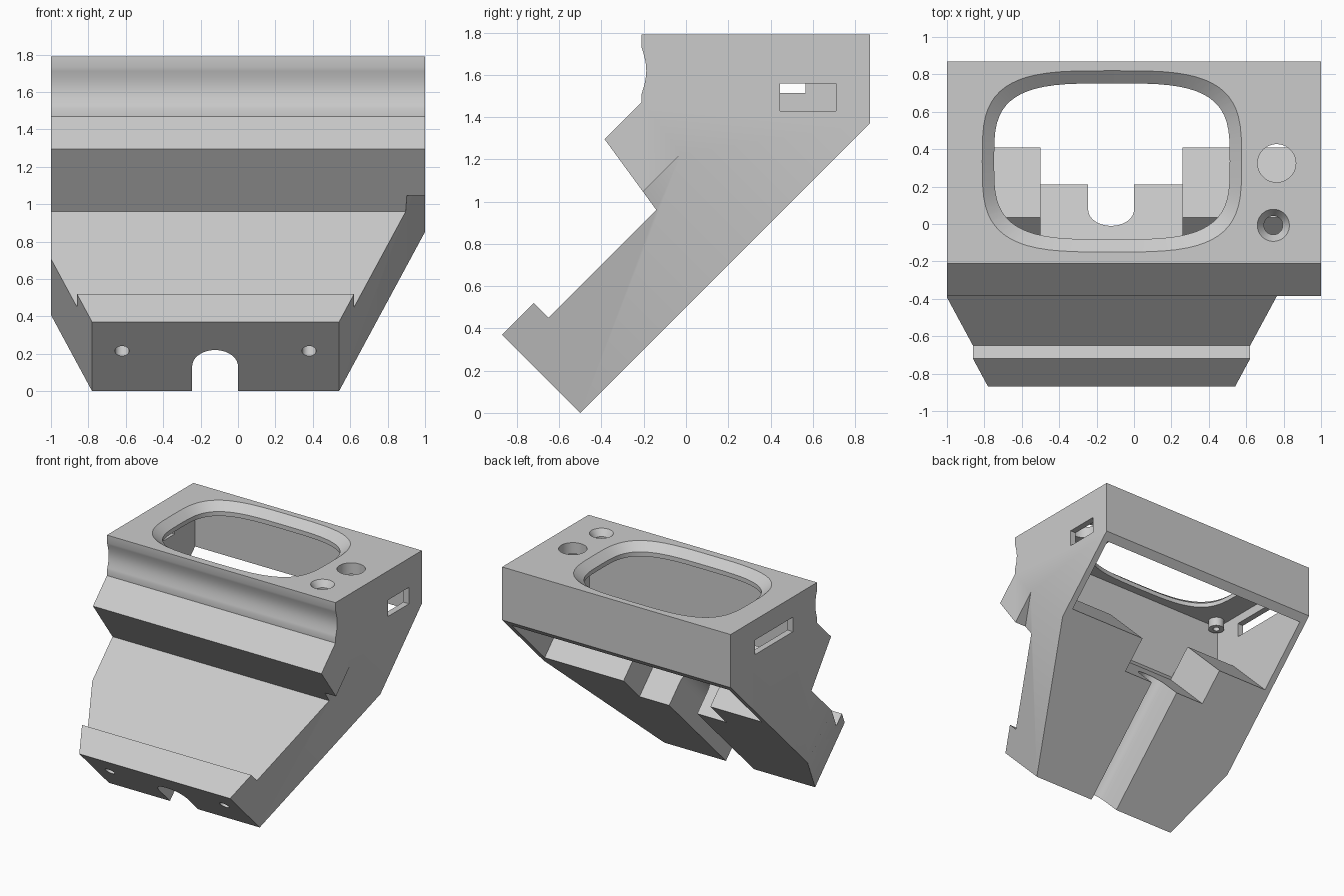
import bpy, bmesh, math
from mathutils import Vector

cube = bpy.data.objects.get("Cube")
if cube:
    bpy.data.objects.remove(cube, do_unlink=True)

grey = bpy.data.materials.new("light_grey")
grey.use_nodes = True
colour = (0.6, 0.6, 0.6, 1)
grey.diffuse_color = colour
grey.node_tree.nodes["Principled BSDF"].inputs["Base Color"].default_value = colour


def loft(name, rings):
    """Closed solid through rings of equal point count."""
    bm = bmesh.new()
    loops = [[bm.verts.new(p) for p in ring] for ring in rings]
    n = len(loops[0])
    for a, b in zip(loops, loops[1:]):
        for i in range(n):
            j = (i + 1) % n
            bm.faces.new((a[i], a[j], b[j], b[i]))
    bm.faces.new(loops[0][::-1])
    bm.faces.new(loops[-1])
    bmesh.ops.recalc_face_normals(bm, faces=bm.faces)
    mesh = bpy.data.meshes.new(name)
    bm.to_mesh(mesh)
    bm.free()
    mesh.materials.append(grey)
    obj = bpy.data.objects.new(name, mesh)
    bpy.context.collection.objects.link(obj)
    return obj


def along_x(name, profile, x0, x1):
    return loft(name, [[(x, y, z) for y, z in profile] for x in (x0, x1)])


def slope(x, u, v):
    """Point in the tilted frame: u runs up the slope, v out of it."""
    return Vector((x, (u - v) / 2, (u + v) / 2))


def yz(u, v):
    return tuple(slope(0, u, v))[1:]


def oval(cx, cy, rx, ry, z, power=2, n=64):
    pts = []
    for i in range(n):
        c, s = math.cos(math.tau * i / n), math.sin(math.tau * i / n)
        pts.append((cx + rx * math.copysign(abs(c) ** (2 / power), c),
                    cy + ry * math.copysign(abs(s) ** (2 / power), s), z))
    return pts


def cut(target, cutter):
    cutter.hide_render = True
    bpy.context.view_layer.objects.active = target
    mod = target.modifiers.new("cut", "BOOLEAN")
    mod.operation = "DIFFERENCE"
    mod.solver = "EXACT"
    mod.object = cutter
    bpy.ops.object.modifier_apply(modifier=mod.name)
    bpy.data.objects.remove(cutter, do_unlink=True)


def smooth(obj):
    bpy.ops.object.select_all(action="DESELECT")
    obj.select_set(True)
    bpy.context.view_layer.objects.active = obj
    bpy.ops.object.shade_smooth_by_angle(angle=math.radians(30))


# Housing: side profile with a shallow finger groove on the upper front
finger = [(-0.21 + 0.022 * math.sin(math.pi * i / 12), 1.51 + 0.22 * i / 12)
          for i in range(13)]
profile = [(0.87, 1.79), (0.87, 1.37), (-0.5, 0), (-0.87, 0.37), (-0.72, 0.52),
           (-0.65, 0.45), (-0.14, 0.96), (-0.385, 1.295), (-0.21, 1.47)]
housing = along_x("housing", profile + finger + [(-0.21, 1.79)], -1, 1)

# Tapered sides of the lower leg
for side in (-1, 1):
    plan = [(0.633, -0.6), (1.146, 1.3), (1.6, 1.3), (1.6, -0.6)]
    cut(housing, loft("taper", [[slope(-0.12 + side * x, u, v) for x, u in plan]
                                for v in (0.3, 1.25)]))

# Hollow interior, open at the back underside
cavity = [(-0.15, 1.7), (0.82, 1.7), (0.82, 1.2), yz(1.32, 0.4),
          yz(1.32, 1.25), (-0.15, 1.1)]
cut(housing, along_x("cavity", cavity, -0.95, 0.95))

# Notch in the top end of the leg
notch = [yz(0.92, 0.3), yz(1.6, 0.3), yz(1.6, 1.25), yz(0.92, 1.25)]
cut(housing, along_x("notch", notch, -0.5, 0.26))

# Arched cable channel under the leg
r, cx, spring = 0.1225, -0.1225, 0.767
arch = [(cx - r, 0.3)]
arch += [(cx - r * math.cos(math.pi * i / 20),
          spring + r * math.sqrt(2) * math.sin(math.pi * i / 20)) for i in range(21)]
arch += [(cx + r, 0.3)]
cut(housing, loft("channel", [[slope(x, u, v) for x, v in arch] for u in (-0.7, 1.5)]))

# Screw holes in the lower end
for x in (-0.62, 0.38):
    ring = [(x + px, 0.93 + py * math.sqrt(2))
            for px, py, _ in oval(0, 0, 0.038, 0.038, 0, n=24)]
    cut(housing, loft("screw_hole", [[slope(a, u, v) for a, v in ring]
                                     for u in (-0.6, -0.1)]))

# Large opening with a flared rim
cut(housing, loft("opening", [
    oval(-0.118, 0.335, 0.705, 0.497, 1.8, 3.5),
    oval(-0.118, 0.335, 0.63, 0.417, 1.735, 3.5),
    oval(-0.118, 0.335, 0.63, 0.417, 1.6, 3.5)]))

# Button hole and countersunk hole
cut(housing, loft("button_hole", [oval(0.763, 0.325, 0.102, 0.102, z) for z in (1.9, 1.6)]))
cut(housing, loft("countersunk_hole", [
    oval(0.745, -0.007, 0.093, 0.093, 1.8),
    oval(0.745, -0.007, 0.05, 0.05, 1.74),
    oval(0.745, -0.007, 0.05, 0.05, 1.6)]))

# Side slots
for y0, y1, z0, z1, x in ((0.445, 0.71, 1.43, 1.56, 1), (0.09, 0.565, 1.515, 1.63, -1)):
    slot = [(y0, z0), (y1, z0), (y1, z1), (y0, z1)]
    cut(housing, along_x("slot", slot, x * 0.9, x * 1.1))
smooth(housing)

# Screw boss under the top plate
boss = loft("screw_boss", [oval(-0.88, -0.08, 0.06, 0.06, z, n=32) for z in (1.705, 1.63)])
cut(boss, loft("boss_hole", [oval(-0.88, -0.08, 0.025, 0.025, z, n=24) for z in (1.6, 1.69)]))
smooth(boss)
